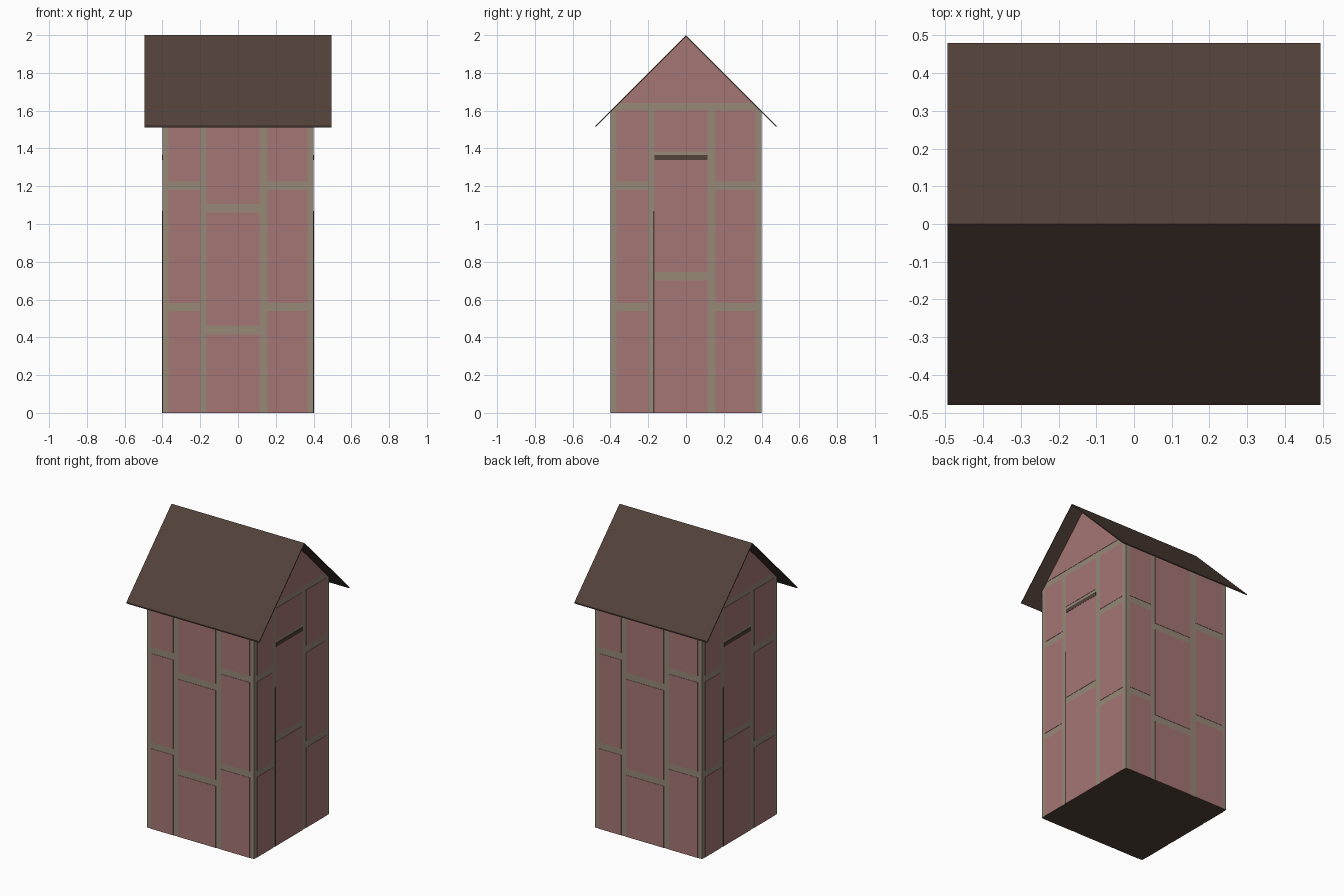
import bpy, bmesh, math
from mathutils import Matrix

if "Cube" in bpy.data.objects:
    bpy.data.objects.remove(bpy.data.objects["Cube"])


def material(name, rgb):
    m = bpy.data.materials.new(name)
    m.diffuse_color = (*rgb, 1)
    m.use_nodes = True
    m.node_tree.nodes["Principled BSDF"].inputs["Base Color"].default_value = m.diffuse_color
    return m


STONE = material("pink_stone", (0.376, 0.181, 0.175))
MORTAR = material("grey_green_mortar", (0.305, 0.246, 0.184))
BROWN = material("dark_brown", (0.084, 0.054, 0.042))


def add_prism(bm, pts, a, b, to3d):
    """Extrude a 2D outline between depths a and b."""
    lo = [bm.verts.new(to3d(u, v, a)) for u, v in pts]
    hi = [bm.verts.new(to3d(u, v, b)) for u, v in pts]
    n = len(pts)
    bm.faces.new(lo)
    bm.faces.new(hi[::-1])
    for i in range(n):
        j = (i + 1) % n
        bm.faces.new((lo[i], hi[i], hi[j], lo[j]))


def make(name, shapes, to3d, mats, turn=0.0):
    """shapes: list of (outline, depth_a, depth_b)."""
    bm = bmesh.new()
    for pts, a, b in shapes:
        add_prism(bm, pts, a, b, to3d)
    bmesh.ops.rotate(bm, verts=bm.verts, matrix=Matrix.Rotation(turn, 3, 'Z'))
    bmesh.ops.recalc_face_normals(bm, faces=bm.faces)
    me = bpy.data.meshes.new(name)
    bm.to_mesh(me)
    bm.free()
    for m in mats:
        me.materials.append(m)
    ob = bpy.data.objects.new(name, me)
    bpy.context.collection.objects.link(ob)
    return ob


def rect(u0, u1, v0, v1):
    return [(u0, v0), (u1, v0), (u1, v1), (u0, v1)]


def along_x(u, v, d):       # outline in y-z, depth along x
    return (d, u, v)


def front_wall(u, v, d):    # outline in x-z, depth towards the front
    return (u, -d, v)


# Mortar core with gabled ends and a dark base
W = 0.399
core = make("tower_core", [([(-W, 0), (W, 0), (W, 1.592), (0, 1.991), (-W, 1.592)], -W, W)],
            along_x, [MORTAR, BROWN])
for p in core.data.polygons:
    if p.normal.z < -0.9:
        p.material_index = 1

# Pitched roof, two thin overhanging slopes
E, T = 0.48, 0.008
make("roof", [([(0, 2), (s * E, 2 - E), (s * E, 2 - E - T), (0, 2 - T)], -0.495, 0.495)
              for s in (-1, 1)], along_x, [BROWN])

# Stone columns: horizontal span and joint ranges
COLS = [(-0.367, -0.202), (-0.167, 0.115), (0.155, 0.367)]
SIDE = [(0.54, 0.582), (1.18, 1.225)]
MID_FRONT = [(0.415, 0.46), (1.06, 1.105)]
MID_GABLE = [(0.70, 0.745), (1.34, 1.385)]


def stones(mid, top):
    out = []
    for i, (u0, u1) in enumerate(COLS):
        z = 0.0
        for j0, j1 in (mid if i == 1 else SIDE) + [(top, None)]:
            out.append((rect(u0, u1, z, j0), 0.396, 0.401))
            z = j1
    return out


# Four walls; opposite walls are half-turn copies
for k, side in enumerate(("front", "right", "back", "left")):
    turn = k * math.pi / 2
    gable = k % 2 == 1
    shapes = stones(MID_GABLE if gable else MID_FRONT, 1.60 if gable else 1.59)
    if gable:   # triangular stone under the roof
        shapes.append(([(-0.351, 1.64), (0.351, 1.64), (0, 1.991)], 0.396, 0.401))
    make(side + "_wall_stones", shapes, front_wall, [STONE], turn)
    if gable:   # dark gaps in the gable wall joints
        make(side + "_dark_gaps", [(rect(-0.167, 0.115, 1.34, 1.365), 0.396, 0.402),
                                   (rect(-0.174, -0.168, 0.0, 1.07), 0.396, 0.402)],
             front_wall, [BROWN], turn)
